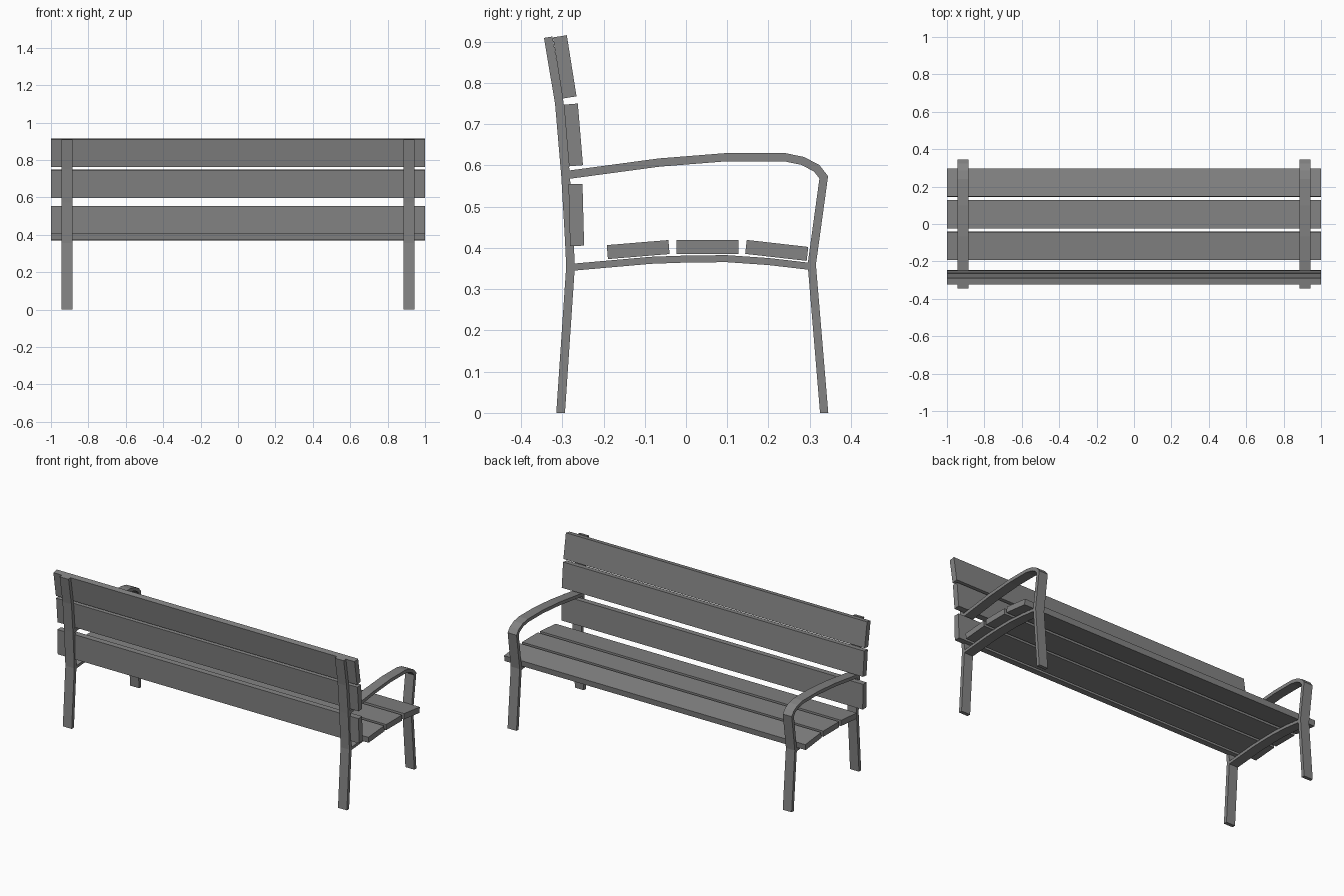
import bpy, bmesh, math
from mathutils import Vector

if "Cube" in bpy.data.objects:
    bpy.data.objects.remove(bpy.data.objects["Cube"])

X_IN, X_OUT = 0.884, 0.943

# Dark grey finish shared by all parts
dark = bpy.data.materials.new("dark_grey")
dark.diffuse_color = (0.23, 0.23, 0.23, 1)
dark.use_nodes = True
dark.node_tree.nodes["Principled BSDF"].inputs["Base Color"].default_value = dark.diffuse_color


def make_object(name, bm):
    bmesh.ops.recalc_face_normals(bm, faces=bm.faces)
    me = bpy.data.meshes.new(name)
    bm.to_mesh(me)
    bm.free()
    me.materials.append(dark)
    ob = bpy.data.objects.new(name, me)
    bpy.context.collection.objects.link(ob)
    return ob


def strap(name, path, t=0.02):
    """Flat bar bent along a (y, z) path with mitred corners, mirrored in x."""
    p = [Vector(q) for q in path]
    dirs = [(b - a).normalized() for a, b in zip(p, p[1:])]
    bm = bmesh.new()
    rings = []
    for i, q in enumerate(p):
        d0, d1 = dirs[max(i - 1, 0)], dirs[min(i, len(dirs) - 1)]
        n0 = Vector((-d0.y, d0.x))
        n = (n0 + Vector((-d1.y, d1.x))).normalized()
        if q.y == 0:  # feet are cut level with the floor
            n = Vector((math.copysign(1, n.x), 0))
        off = n * (t / 2 / n.dot(n0))
        a, b = q + off, q - off
        rings.append([bm.verts.new(v) for v in (
            (X_IN, *a), (X_OUT, *a), (X_OUT, *b), (X_IN, *b))])
    for r, s in zip(rings, rings[1:]):
        for k in range(4):
            bm.faces.new((r[k], r[(k + 1) % 4], s[(k + 1) % 4], s[k]))
    bm.faces.new(rings[0])
    bm.faces.new(rings[-1])
    ob = make_object(name, bm)
    m = ob.modifiers.new("mirror", 'MIRROR')
    m.use_axis = (True, False, False)
    return ob


def slat(name, y, z, tilt):
    """Full-length plank, tilted about x (degrees)."""
    bm = bmesh.new()
    bmesh.ops.create_cube(bm, size=1)
    bmesh.ops.scale(bm, vec=(2.0, 0.15, 0.034), verts=bm.verts)
    ob = make_object(name, bm)
    ob.location = (0, y, z)
    ob.rotation_euler.x = math.radians(tilt)


# Metal frames
strap("back_leg_and_post", [(-0.304, 0), (-0.280, 0.355), (-0.283, 0.42),
                            (-0.292, 0.575), (-0.307, 0.75), (-0.334, 0.911)], 0.021)
strap("front_leg_and_armrest", [(0.335, 0), (0.305, 0.36), (0.334, 0.571),
                                (0.317, 0.593), (0.283, 0.611), (0.239, 0.620),
                                (0.098, 0.620), (-0.065, 0.607), (-0.288, 0.577)])
strap("seat_support", [(-0.278, 0.353), (-0.085, 0.370), (0.0, 0.373),
                       (0.098, 0.374), (0.20, 0.367), (0.303, 0.355)], 0.017)

# Seat planks
for i, (y, z, a) in enumerate([(-0.116, 0.396, 4.7), (0.052, 0.402, 0), (0.220, 0.394, -6.5)]):
    slat(f"seat_slat_{i + 1}", y, z, a)

# Backrest planks
for i, (y, z, a) in enumerate([(-0.266, 0.480, 1.5), (-0.273, 0.674, 4.8), (-0.294, 0.839, 9.0)]):
    slat(f"back_slat_{i + 1}", y, z, 90 + a)
